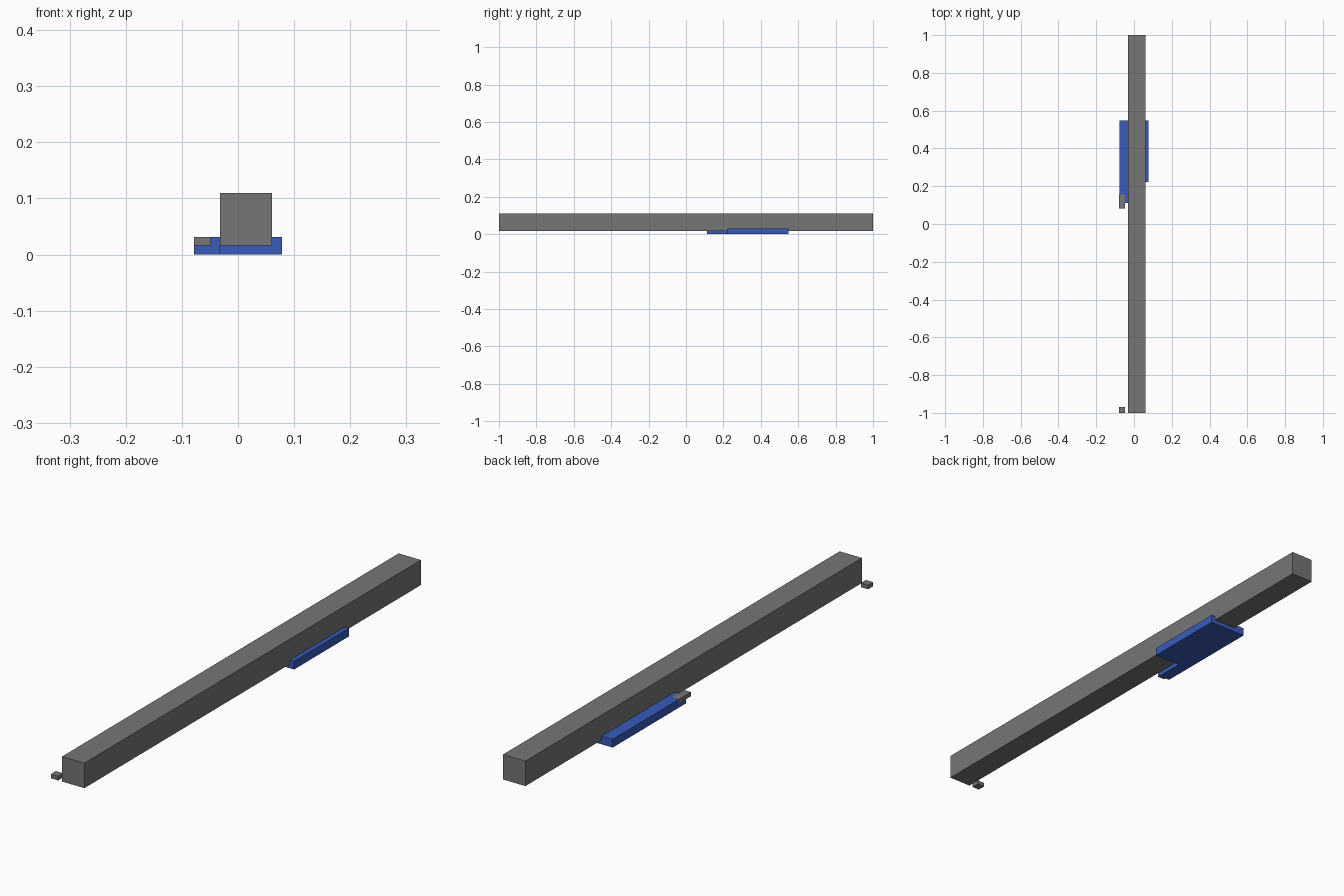
import bpy
import bmesh

cube = bpy.data.objects.get("Cube")
if cube:
    bpy.data.objects.remove(cube, do_unlink=True)


def make_material(name, rgb):
    mat = bpy.data.materials.new(name)
    mat.use_nodes = True
    color = (*rgb, 1.0)
    mat.diffuse_color = color
    mat.node_tree.nodes["Principled BSDF"].inputs["Base Color"].default_value = color
    return mat


grey = make_material("grey", (0.18, 0.18, 0.18))
blue = make_material("blue", (0.04, 0.105, 0.5))


def extrude_profile(name, points, axis, start, end, mat):
    """Extrude a closed 2D profile along y (points are x, z) or z (points are x, y)."""
    bm = bmesh.new()
    place = (lambda a, b: (a, start, b)) if axis == "y" else (lambda a, b: (a, b, start))
    face = bm.faces.new([bm.verts.new(place(a, b)) for a, b in points])
    result = bmesh.ops.extrude_face_region(bm, geom=[face])
    verts = [v for v in result["geom"] if isinstance(v, bmesh.types.BMVert)]
    shift = (0, end - start, 0) if axis == "y" else (0, 0, end - start)
    bmesh.ops.translate(bm, verts=verts, vec=shift)
    bmesh.ops.recalc_face_normals(bm, faces=bm.faces)
    mesh = bpy.data.meshes.new(name)
    bm.to_mesh(mesh)
    bm.free()
    mesh.materials.append(mat)
    obj = bpy.data.objects.new(name, mesh)
    bpy.context.collection.objects.link(obj)
    return obj


def box(name, x, y, z, mat):
    corners = [(x[0], z[0]), (x[1], z[0]), (x[1], z[1]), (x[0], z[1])]
    return extrude_profile(name, corners, "y", y[0], y[1], mat)


# Shared widths and heights
outer_r, outer_l = -0.078, 0.078
beam_r, beam_l = -0.032, 0.061
floor, rim = 0.016, 0.031
tray_front, tray_back, arm_front = 0.222, 0.547, 0.112

# Long square beam
box("beam", (beam_r, beam_l), (-1.0, 1.0), (floor, 0.11), grey)

# Channel tray wrapping the underside of the beam
channel = [(outer_r, 0), (outer_l, 0), (outer_l, rim), (beam_l, rim),
           (beam_l, floor), (beam_r, floor), (beam_r, rim), (outer_r, rim)]
extrude_profile("tray", channel, "y", tray_front, tray_back, blue)

# Arm reaching forward from the right side of the tray
box("tray_arm", (outer_r, beam_r), (arm_front, tray_front), (0, rim), blue)

# Small tabs on the right side: one on the arm, one at the front end
for name, y in (("arm_tab", (0.082, 0.156)), ("front_tab", (-1.0, -0.97))):
    box(name, (outer_r - 0.0005, -0.048), y, (floor, rim + 0.0005), grey)
